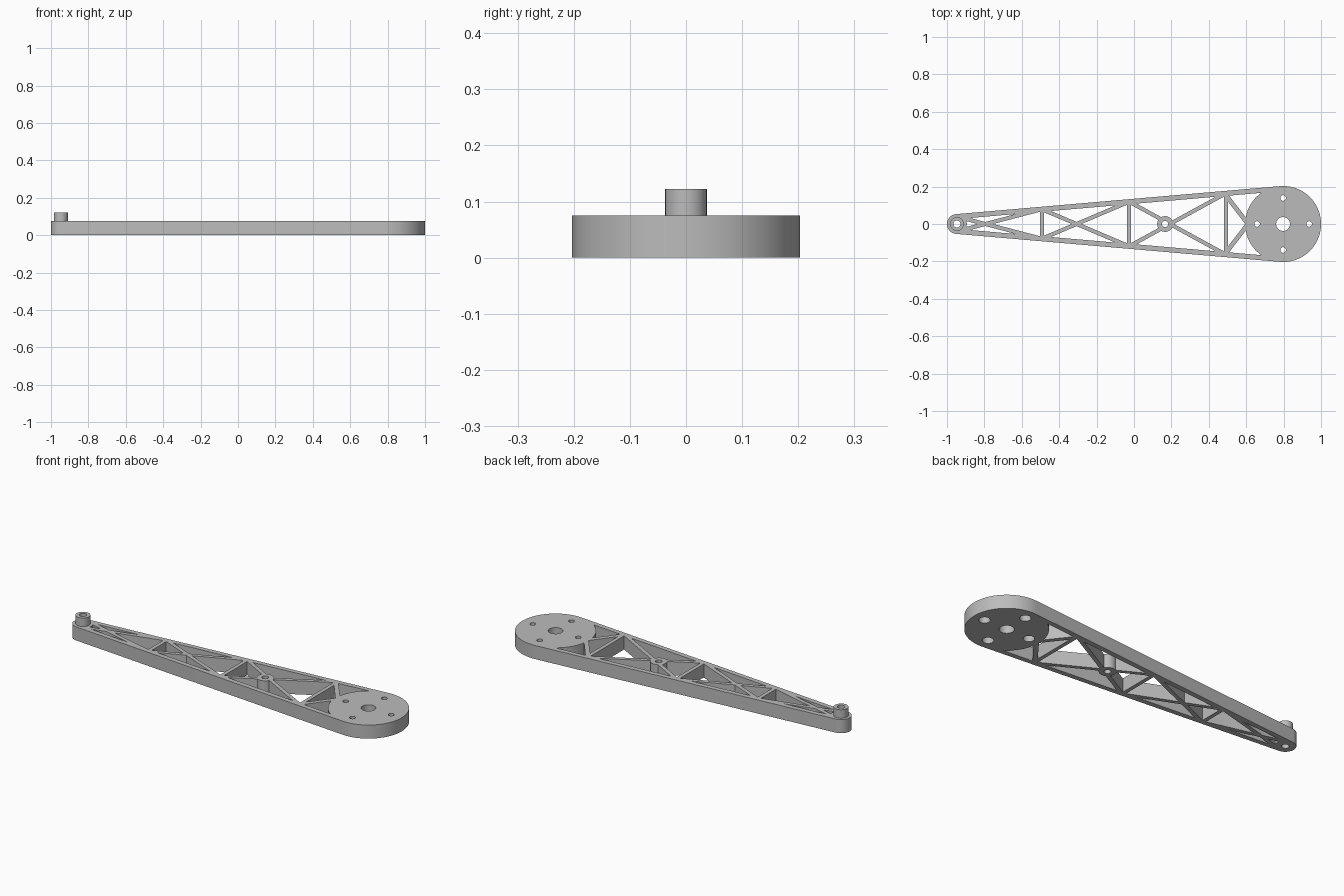
import bpy, bmesh, math
from mathutils import Vector

cube = bpy.data.objects.get("Cube")
if cube:
    bpy.data.objects.remove(cube, do_unlink=True)

HEIGHT = 0.075
BIG_X, BIG_R = 0.797, 0.203
TIP_X, TIP_R = -0.947, 0.053
RAIL = 0.027
STRUT = 0.021
LOW, HIGH = -0.1, 0.2          # span of through cutters

metal = bpy.data.materials.new("plain grey")
metal.use_nodes = True
metal.diffuse_color = (0.5, 0.5, 0.5, 1)
metal.node_tree.nodes["Principled BSDF"].inputs["Base Color"].default_value = (0.5, 0.5, 0.5, 1)


def prism(name, outline, z0, z1):
    """Extrude a counter-clockwise outline from z0 to z1."""
    mesh = bpy.data.meshes.new(name)
    bm = bmesh.new()
    face = bm.faces.new([bm.verts.new((p[0], p[1], z0)) for p in outline])
    top = bmesh.ops.extrude_face_region(bm, geom=[face])["geom"]
    moved = [v for v in top if isinstance(v, bmesh.types.BMVert)]
    bmesh.ops.translate(bm, verts=moved, vec=(0, 0, z1 - z0))
    bmesh.ops.recalc_face_normals(bm, faces=bm.faces)
    bm.to_mesh(mesh)
    bm.free()
    mesh.materials.append(metal)
    obj = bpy.data.objects.new(name, mesh)
    bpy.context.collection.objects.link(obj)
    return obj


def arc(x, y, r, start, end, steps):
    return [(x + r * math.cos(start + (end - start) * i / steps),
             y + r * math.sin(start + (end - start) * i / steps)) for i in range(steps + 1)]


def disc(name, x, y, r, z0, z1, steps=64):
    return prism(name, arc(x, y, r, 0, math.tau, steps)[:-1], z0, z1)


def taper(name, inset, z0, z1):
    """Outline wrapped round the two end circles, moved inwards by inset."""
    t = math.pi / 2 + math.asin((BIG_R - TIP_R) / (BIG_X - TIP_X))
    outline = arc(BIG_X, 0, BIG_R - inset, -t, t, 64)
    outline += arc(TIP_X, 0, TIP_R - inset, t, math.tau - t, 40)
    return prism(name, outline, z0, z1)


def bar(a, b, width=STRUT):
    a, b = Vector(a), Vector(b)
    d = (b - a).normalized()
    n = Vector((-d.y, d.x)) * width / 2
    return prism("strut_tool", [a - n, b - n, b + n, a + n], LOW * 2, HIGH * 2)


def combine(target, tool, operation="DIFFERENCE"):
    mod = target.modifiers.new("shape", "BOOLEAN")
    mod.operation, mod.solver, mod.object = operation, "EXACT", tool
    bpy.context.view_layer.objects.active = target
    bpy.ops.object.modifier_apply(modifier=mod.name)
    bpy.data.objects.remove(tool, do_unlink=True)


def rail_y(x):
    """Middle of the side rail at x."""
    s = (BIG_R - TIP_R) / (BIG_X - TIP_X)
    return (TIP_R - RAIL / 2 + s * (x - TIP_X)) / math.sqrt(1 - s * s)


# Open space between the rails, less the struts and the round pads
pockets = taper("pocket_tool", RAIL, LOW, HIGH)
stations = [TIP_X, -0.493, -0.026, 0.491]
for x in stations[1:]:
    combine(pockets, bar((x, -rail_y(x) - 0.005), (x, rail_y(x) + 0.005)))
for x0, x1 in zip(stations, stations[1:]):
    for side in (1, -1):
        combine(pockets, bar((x0, -side * rail_y(x0)), (x1, side * rail_y(x1))))
for side in (1, -1):
    combine(pockets, bar((0.484, side * rail_y(0.484)), (0.61, 0), 0.024))
for x, r in ((BIG_X, BIG_R), (TIP_X, TIP_R), (0.166, 0.042)):
    combine(pockets, disc("pad_tool", x, 0, r, LOW * 2, HIGH * 2))

# Arm body with the raised pivot boss
arm = taper("truss_arm", 0, 0, HEIGHT)
combine(arm, pockets)
combine(arm, disc("boss_tool", TIP_X, 0, 0.037, 0.03, 0.122, 48), "UNION")

# Pivot, hub and axle holes
for x, r in ((TIP_X, 0.019), (0.166, 0.017), (BIG_X, 0.037)):
    combine(arm, disc("hole_tool", x, 0, r, LOW, HIGH, 40))

# Four bolt holes, widened from below
for i in range(4):
    a = i * math.pi / 2
    x, y = BIG_X + 0.139 * math.cos(a), 0.139 * math.sin(a)
    combine(arm, disc("bolt_tool", x, y, 0.015, LOW, HIGH, 32))
    combine(arm, disc("recess_tool", x, y, 0.028, LOW, 0.04, 32))

bpy.ops.object.select_all(action="DESELECT")
arm.select_set(True)
bpy.context.view_layer.objects.active = arm
bpy.ops.object.shade_smooth_by_angle(angle=math.radians(30))
